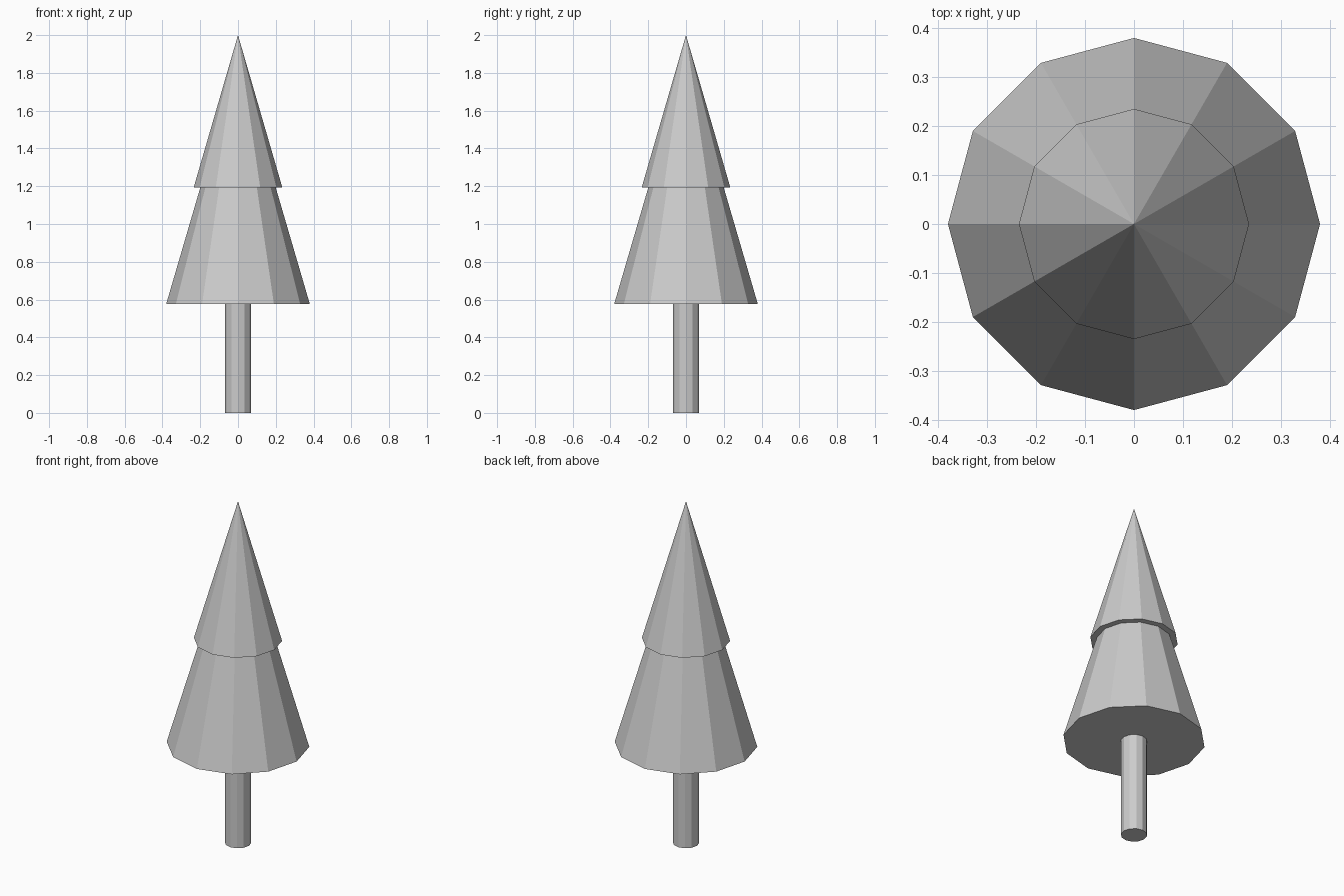
import bpy, bmesh
from math import cos, sin, tau

if "Cube" in bpy.data.objects:
    bpy.data.objects.remove(bpy.data.objects["Cube"])

SIDES = 12


def lathe(name, profile):
    """Revolve (radius, z) points into a flat-faceted mesh; radius 0 makes a tip."""
    bm = bmesh.new()
    rings = []
    for r, z in profile:
        if r == 0:
            rings.append([bm.verts.new((0, 0, z))] * SIDES)
        else:
            rings.append([bm.verts.new((r * cos(tau * i / SIDES), r * sin(tau * i / SIDES), z))
                          for i in range(SIDES)])
    for a, b in zip(rings, rings[1:]):
        for i in range(SIDES):
            j = (i + 1) % SIDES
            bm.faces.new(dict.fromkeys((a[i], a[j], b[j], b[i])))
    bmesh.ops.recalc_face_normals(bm, faces=bm.faces)
    mesh = bpy.data.meshes.new(name)
    bm.to_mesh(mesh)
    bm.free()
    obj = bpy.data.objects.new(name, mesh)
    bpy.context.collection.objects.link(obj)
    return obj


# Trunk with closed foot, running up to the foliage
trunk = lathe("trunk", [(0, 0), (0.07, 0), (0.07, 0.577)])
# trunk is open at the top, so make sure its faces point outward
if trunk.data.polygons[0].normal.z > 0:
    trunk.data.flip_normals()

# Two-tier foliage: lower skirt, overhanging ledge, pointed top
foliage = lathe("foliage", [(0, 0.577), (0.38, 0.577), (0.2, 1.192), (0.235, 1.192), (0, 2.0)])
